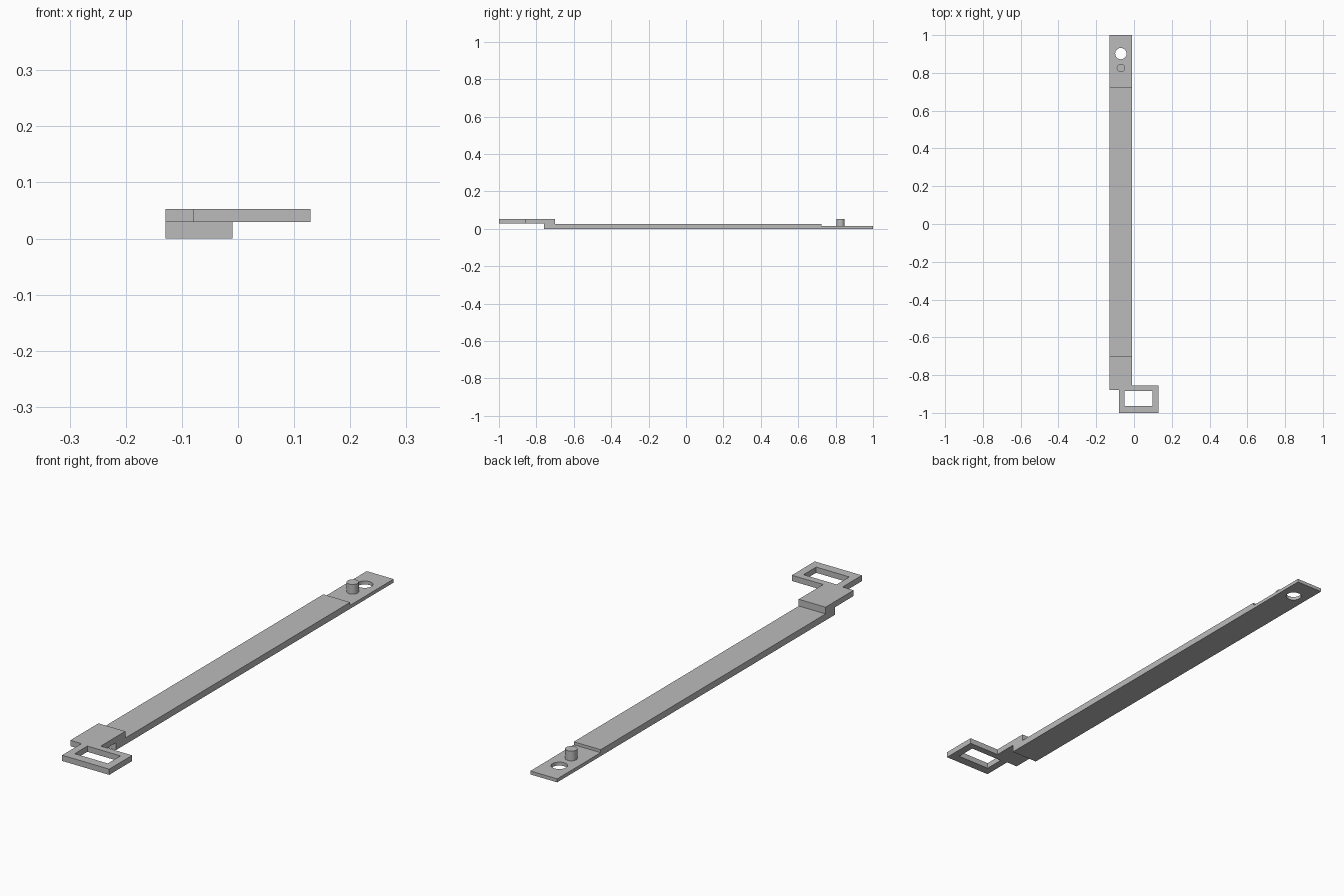
import bpy, bmesh
from mathutils import Matrix, Vector

cube = bpy.data.objects.get("Cube")
if cube:
    bpy.data.objects.remove(cube, do_unlink=True)

grey = bpy.data.materials.new("plain grey")
grey.use_nodes = True
colour = (0.5, 0.5, 0.5, 1)
grey.diffuse_color = colour
grey.node_tree.nodes["Principled BSDF"].inputs["Base Color"].default_value = colour

LEFT, RIGHT = -0.129, -0.01
MID = (LEFT + RIGHT) / 2
TOP = 0.053


def make_object(name, bm):
    bmesh.ops.recalc_face_normals(bm, faces=bm.faces)
    mesh = bpy.data.meshes.new(name)
    bm.to_mesh(mesh)
    bm.free()
    mesh.materials.append(grey)
    obj = bpy.data.objects.new(name, mesh)
    bpy.context.collection.objects.link(obj)
    return obj


def extrude_outline(name, points, direction):
    bm = bmesh.new()
    face = bm.faces.new([bm.verts.new(p) for p in points])
    new = bmesh.ops.extrude_face_region(bm, geom=[face])["geom"]
    verts = [v for v in new if isinstance(v, bmesh.types.BMVert)]
    bmesh.ops.translate(bm, verts=verts, vec=Vector(direction))
    return make_object(name, bm)


def cylinder(name, y, radius, z0, z1):
    bm = bmesh.new()
    bmesh.ops.create_cone(bm, cap_ends=True, segments=32, radius1=radius,
                          radius2=radius, depth=z1 - z0,
                          matrix=Matrix.Translation((MID, y, (z0 + z1) / 2)))
    obj = make_object(name, bm)
    for p in obj.data.polygons:
        p.use_smooth = abs(p.normal.z) < 0.5
    for e in obj.data.edges:
        a, b = (obj.data.vertices[i].co.z for i in e.vertices)
        e.use_edge_sharp = abs(a - b) < 0.001
    return obj


def cut(target, cutter):
    cutter.hide_render = True
    mod = target.modifiers.new("opening", 'BOOLEAN')
    mod.operation = 'DIFFERENCE'
    mod.solver = 'EXACT'
    mod.object = cutter
    bpy.context.view_layer.objects.active = target
    bpy.ops.object.modifier_apply(modifier=mod.name)
    bpy.data.objects.remove(cutter, do_unlink=True)


# Long strap with a thin end tab and a riser under the raised plate
side = [(1, 0), (1, 0.014), (0.725, 0.014), (0.725, 0.026), (-0.7, 0.026),
        (-0.7, 0.03), (-0.76, 0.03), (-0.76, 0)]
strap = extrude_outline("strap", [(LEFT, y, z) for y, z in side],
                        (RIGHT - LEFT, 0, 0))
cut(strap, cylinder("hole_cutter", 0.902, 0.03, -0.05, 0.1))

# Raised plate joined to an offset rectangular loop
plan = [(LEFT, -0.7), (LEFT, -0.878), (-0.08, -0.878), (-0.08, -1),
        (0.129, -1), (0.129, -0.855), (RIGHT, -0.855), (RIGHT, -0.7)]
plate = extrude_outline("raised_plate_and_loop", [(x, y, 0.03) for x, y in plan],
                        (0, 0, TOP - 0.03))
window = [(-0.05, -0.963), (0.097, -0.963), (0.097, -0.883), (-0.05, -0.883)]
cut(plate, extrude_outline("window_cutter", [(x, y, -0.1) for x, y in window],
                           (0, 0, 0.3)))

# Upright pin on the tab
cylinder("pin", 0.826, 0.022, 0.013, TOP)
